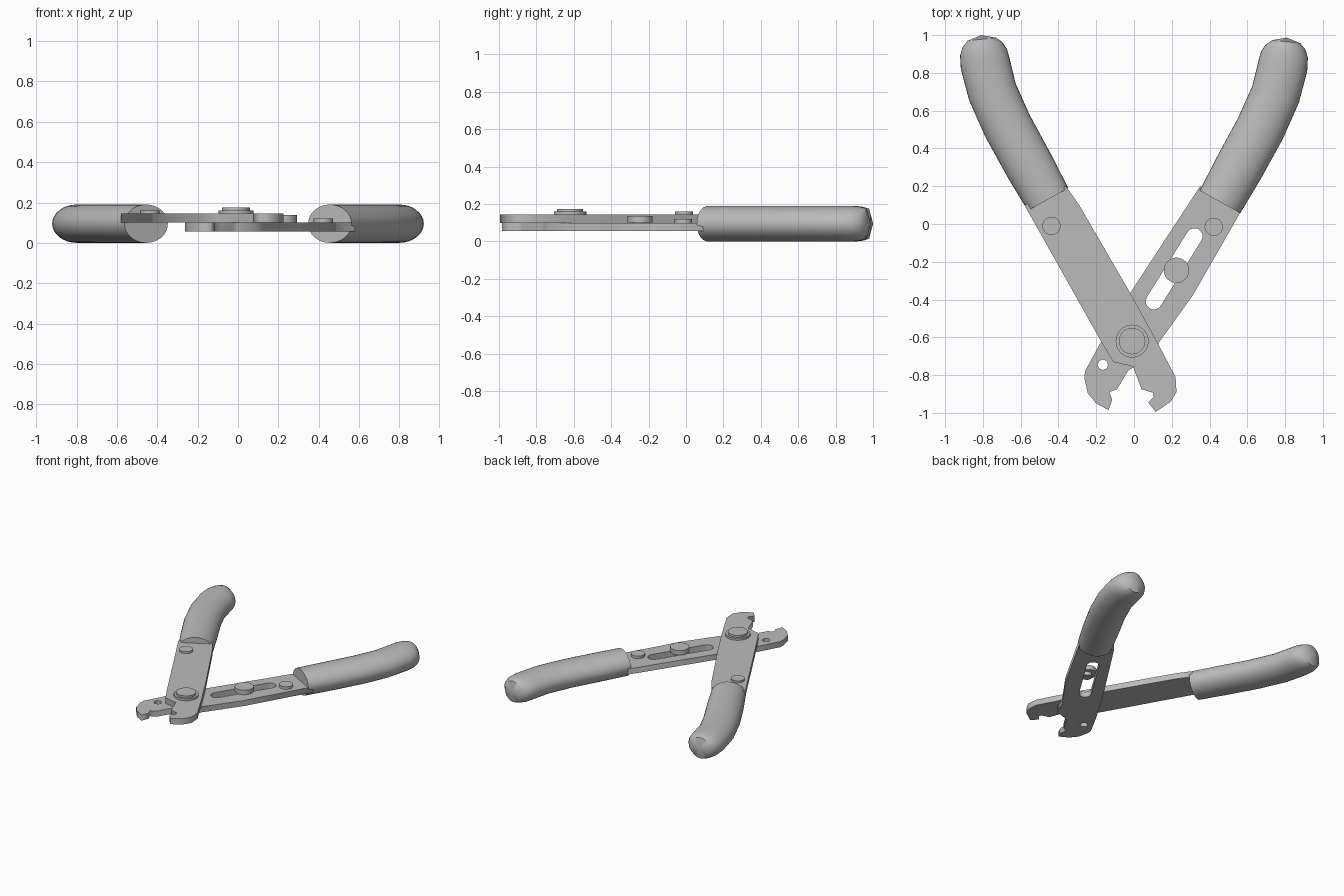
import bpy, bmesh
from math import cos, sin, pi, atan2
from mathutils import Vector

if "Cube" in bpy.data.objects:
    bpy.data.objects.remove(bpy.data.objects["Cube"])

GREY = (0.5, 0.5, 0.5, 1)
grey = bpy.data.materials.new("grey")
grey.use_nodes = True
grey.diffuse_color = GREY
grey.node_tree.nodes["Principled BSDF"].inputs["Base Color"].default_value = GREY


def add(name, mesh, smooth=False):
    ob = bpy.data.objects.new(name, mesh)
    bpy.context.collection.objects.link(ob)
    mesh.materials.clear()
    mesh.materials.append(grey)
    if smooth:
        bpy.ops.object.select_all(action='DESELECT')
        ob.select_set(True)
        bpy.context.view_layer.objects.active = ob
        bpy.ops.object.shade_smooth_by_angle(angle=0.7)
    return ob


def plate(name, loops, z0, z1):
    """Flat plate from an outline followed by hole outlines."""
    cu = bpy.data.curves.new(name, 'CURVE')
    cu.dimensions = '2D'
    cu.fill_mode = 'BOTH'
    cu.extrude = (z1 - z0) / 2
    for loop in loops:
        sp = cu.splines.new('POLY')
        sp.points.add(len(loop) - 1)
        for p, (x, y) in zip(sp.points, loop):
            p.co = (x, y, 0, 1)
        sp.use_cyclic_u = True
    tmp = bpy.data.objects.new(name + "_curve", cu)
    bpy.context.collection.objects.link(tmp)
    bpy.context.view_layer.update()
    mesh = bpy.data.meshes.new_from_object(
        tmp.evaluated_get(bpy.context.evaluated_depsgraph_get()))
    bpy.data.objects.remove(tmp)
    for v in mesh.vertices:
        v.co.z += (z0 + z1) / 2
    add(name, mesh)


def arc(c, r, start, sweep, n):
    return [(c[0] + r * cos(start + sweep * i / n),
             c[1] + r * sin(start + sweep * i / n)) for i in range(n + 1)]


def slot(a, b, r):
    t = atan2(b[1] - a[1], b[0] - a[0])
    return arc(a, r, t + pi / 2, pi, 8) + arc(b, r, t - pi / 2, pi, 8)


def disc(name, x, y, r, z0, z1):
    bm = bmesh.new()
    bmesh.ops.create_cone(bm, cap_ends=True, segments=32, radius1=r,
                          radius2=r, depth=z1 - z0)
    bmesh.ops.translate(bm, verts=bm.verts, vec=(x, y, (z0 + z1) / 2))
    mesh = bpy.data.meshes.new(name)
    bm.to_mesh(mesh)
    bm.free()
    add(name, mesh, True)


def grip(name, side, dy):
    """Bent oval sleeve: rings of (x, y, half width, half height)."""
    rings = [(.455, .13, .123, .095), (.555, .31, .13, .095),
             (.67, .52, .131, .095), (.75, .70, .131, .095),
             (.788, .85, .132, .095), (.797, .91, .125, .095),
             (.803, .95, .106, .09), (.806, .978, .075, .08)]
    n = 32
    bm = bmesh.new()
    loops = []
    for i, (x, y, w, h) in enumerate(rings):
        a, b = rings[max(i - 1, 0)], rings[min(i + 1, len(rings) - 1)]
        d = Vector((b[0] - a[0], b[1] - a[1])).normalized()
        loops.append([bm.verts.new((
            side * (x + d.y * w * cos(2 * pi * k / n)),
            y + dy - d.x * w * cos(2 * pi * k / n),
            .095 + h * sin(2 * pi * k / n))) for k in range(n)])
    for lo, hi in zip(loops, loops[1:]):
        for k in range(n):
            bm.faces.new((lo[k], lo[(k + 1) % n], hi[(k + 1) % n], hi[k]))
    bm.faces.new(loops[0])
    tip = bm.verts.new((side * .809, 1.0 + dy, .095))
    for k in range(n):
        bm.faces.new((loops[-1][k], loops[-1][(k + 1) % n], tip))
    bmesh.ops.recalc_face_normals(bm, faces=bm.faces)
    mesh = bpy.data.meshes.new(name)
    bm.to_mesh(mesh)
    bm.free()
    add(name, mesh, True)


# Two crossing levers with notched jaws
upper = [(-.58, .1), (-.36, .2), (-.29, .1), (-.02, -.365), (.12, -.62),
         (.22, -.81), (.225, -.89), (.195, -.94), (.115, -.995),
         (.075, -.945), (.105, -.915), (.1, -.893), (.04, -.875),
         (-.005, -.755), (-.11, -.73), (-.175, -.62)]
lower = [(.58, .09), (.35, .2), (-.02, -.365), (-.175, -.625),
         (-.26, -.78), (-.262, -.82), (-.245, -.895), (-.2, -.95),
         (-.135, -.985), (-.115, -.93), (-.13, -.89), (-.09, -.875),
         (-.03, -.775), (0, -.757), (.09, -.73), (.13, -.63), (.31, -.38)]
plate("upper_lever", [upper], .10, .145)
plate("lower_lever", [lower, slot((.105, -.41), (.32, -.065), .043),
                      arc((-.165, -.745), .028, 0, 2 * pi * 7 / 8, 7)],
      .057, .10)

# Grips
grip("right_grip", -1, 0)
grip("left_grip", 1, -.013)

# Pivot, rivets and sliding stop
disc("pivot_washer", -.01, -.62, .087, .14, .16)
disc("pivot_head", -.01, -.62, .07, .155, .175)
disc("upper_rivet", -.437, -.01, .048, .14, .16)
disc("lower_rivet", .422, -.015, .048, .095, .12)
disc("stop_head", .225, -.245, .067, .102, .137)
disc("stop_shaft", .225, -.245, .035, .075, .105)
